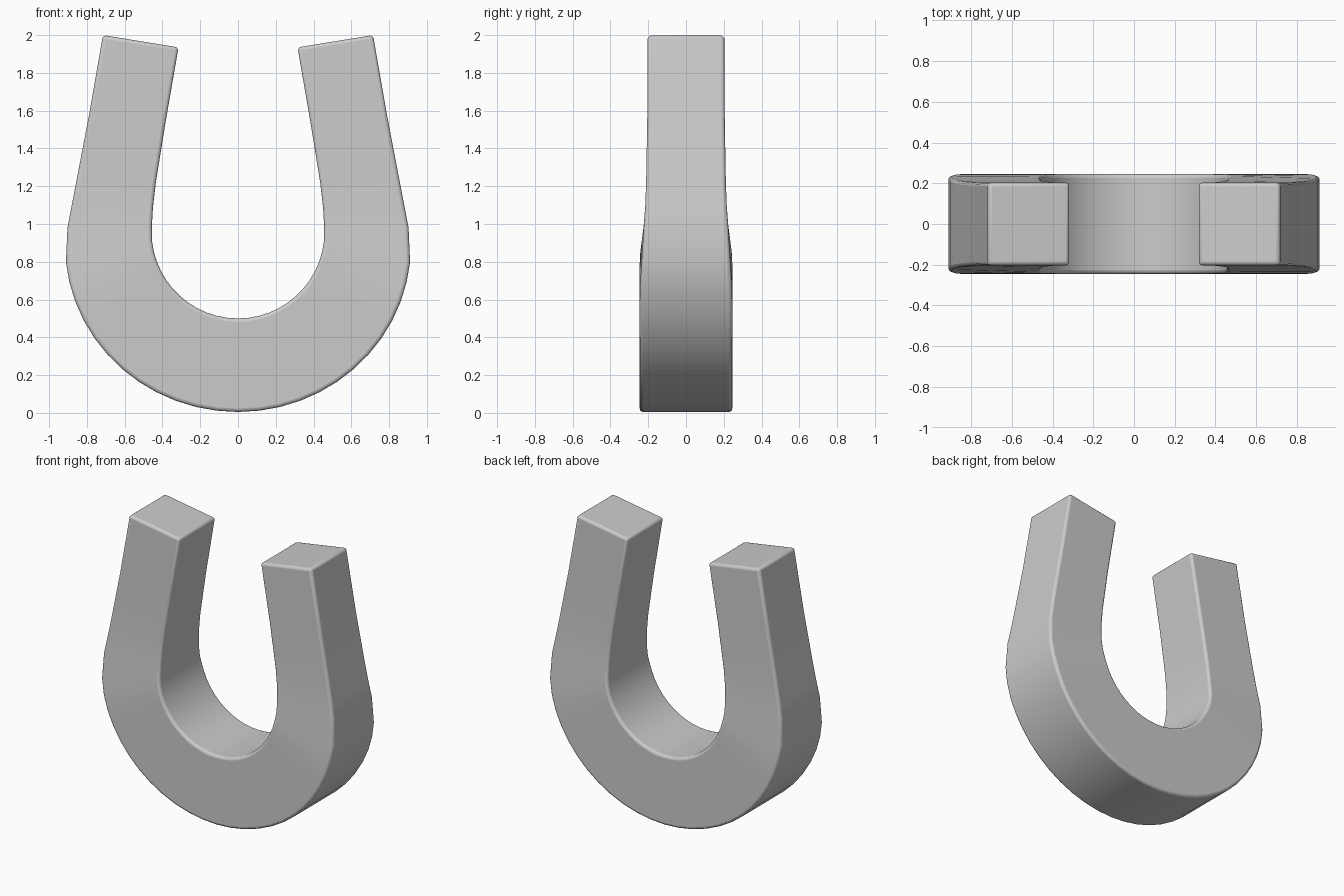
import bpy, bmesh, math

if "Cube" in bpy.data.objects:
    bpy.data.objects.remove(bpy.data.objects["Cube"])

# Half profile, bottom to tip: (outer x, outer z, inner x, inner z, half depth)
half = []
for i in range(13):
    t = math.radians(i * 7)
    depth = 0.245 if i < 11 else (0.242 if i == 11 else 0.235)
    half.append((0.916 * math.sin(t), 0.89 - 0.885 * math.cos(t),
                 0.458 * math.sin(t), 0.96 - 0.46 * math.cos(t), depth))
half += [
    (0.903, 0.98, 0.456, 0.99, 0.224),
    (0.882, 1.09, 0.450, 1.09, 0.216),
    (0.857, 1.22, 0.435, 1.22, 0.211),
    (0.790, 1.57, 0.385, 1.53, 0.205),
    (0.715, 2.00, 0.315, 1.935, 0.203),
]
# Mirror the leg to make the full sweep
sections = [(-a, b, -c, d, e) for a, b, c, d, e in reversed(half[1:])] + half

# Loft rectangular sections into the horseshoe
bm = bmesh.new()
rings = []
for ox, oz, ix, iz, h in sections:
    rings.append([bm.verts.new(p) for p in
                  ((ox, -h, oz), (ix, -h, iz), (ix, h, iz), (ox, h, oz))])
for a, b in zip(rings, rings[1:]):
    for k in range(4):
        n = (k + 1) % 4
        bm.faces.new((a[k], a[n], b[n], b[k]))
bm.faces.new(rings[0])
bm.faces.new(rings[-1])
bmesh.ops.recalc_face_normals(bm, faces=bm.faces)

mesh = bpy.data.meshes.new("horseshoe_magnet")
bm.to_mesh(mesh)
bm.free()
magnet = bpy.data.objects.new("horseshoe_magnet", mesh)
bpy.context.collection.objects.link(magnet)

# Small rounded edges
bevel = magnet.modifiers.new("edge_bevel", 'BEVEL')
bevel.width = 0.018
bevel.segments = 3
bevel.limit_method = 'ANGLE'
bevel.angle_limit = math.radians(50)

# Smooth shading
bpy.context.view_layer.objects.active = magnet
magnet.select_set(True)
bpy.ops.object.shade_smooth_by_angle(angle=math.radians(40))
